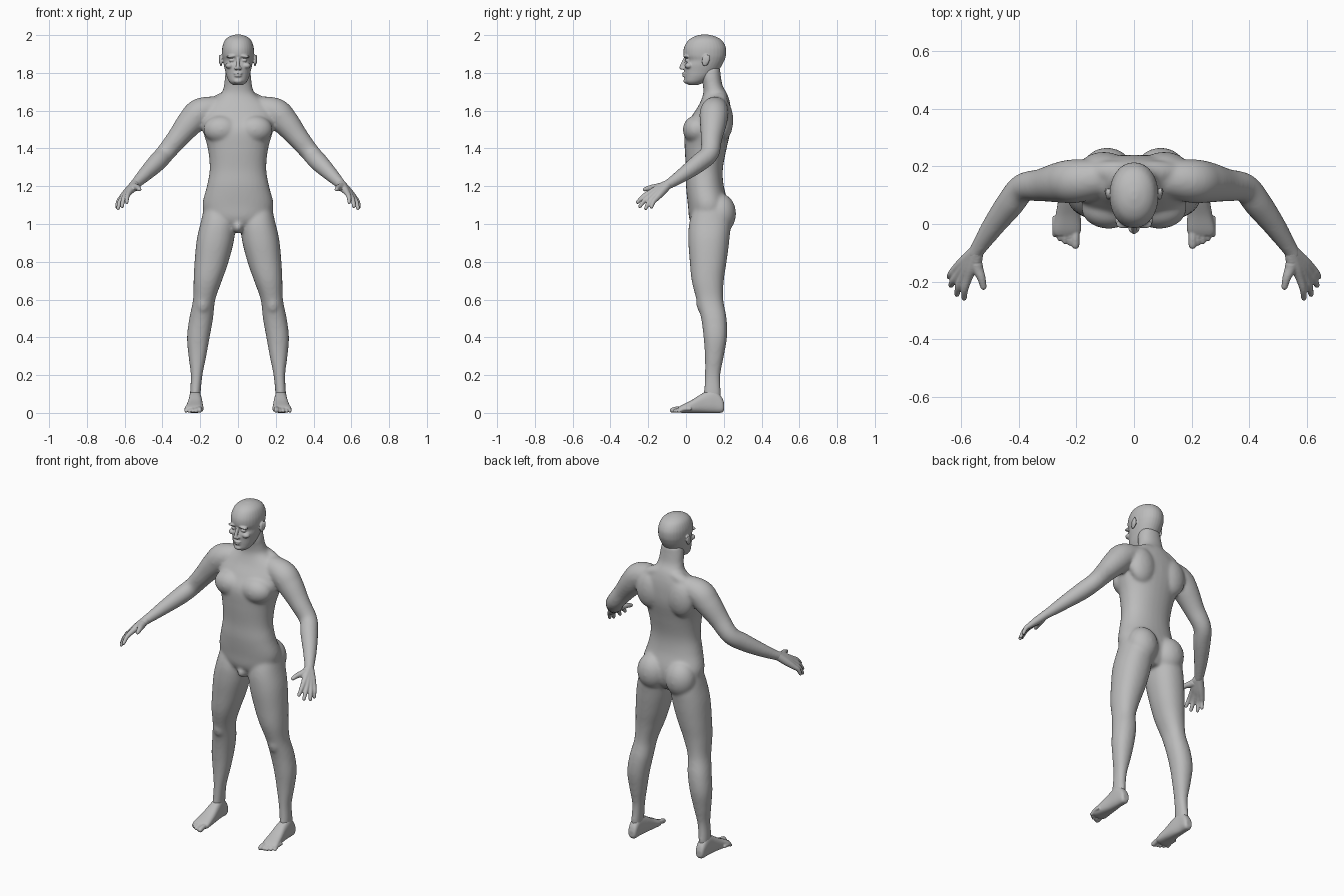
import bpy
import bmesh
from math import cos, sin, pi, copysign
from mathutils import Vector, Matrix

cube = bpy.data.objects.get("Cube")
if cube:
    bpy.data.objects.remove(cube)

grey = bpy.data.materials.new("clay grey")
grey.use_nodes = True
colour = (0.5, 0.5, 0.5, 1)
grey.diffuse_color = colour
grey.node_tree.nodes["Principled BSDF"].inputs["Base Color"].default_value = colour

SIDES = 32


def smooth_keys(keys, steps=6):
    """Catmull-Rom interpolation through rows of numbers."""
    rows = [Vector(k) for k in keys]
    padded = [rows[0]] + rows + [rows[-1]]
    result = []
    for a, b, c, d in zip(padded, padded[1:], padded[2:], padded[3:]):
        for i in range(steps):
            t = i / steps
            result.append(b + (c - a) * (t / 2)
                          + (a * 2 - b * 5 + c * 4 - d) * (t * t / 2)
                          + (b * 3 - a - c * 3 + d) * (t ** 3 / 2))
    return result + [rows[-1]]


def skin(bm, rings):
    """Close a stack of point rings into a solid."""
    loops = [[bm.verts.new(p) for p in ring] for ring in rings]
    for low, high in zip(loops, loops[1:]):
        for i in range(len(low)):
            j = (i + 1) % len(low)
            bm.faces.new((low[i], low[j], high[j], high[i]))
    bm.faces.new(loops[0][::-1])
    bm.faces.new(loops[-1])


def rounded(angle, power):
    c, s = cos(angle), sin(angle)
    return copysign(abs(c) ** (2 / power), c), copysign(abs(s) ** (2 / power), s)


def loft(bm, keys, along="z", power=2.2):
    """Keys are (left, right, near, far, position) of each section."""
    rings = []
    for u0, u1, v0, v1, w in smooth_keys(keys):
        ring = []
        for i in range(SIDES):
            c, s = rounded(2 * pi * i / SIDES, power)
            u = (u0 + u1) / 2 + c * (u1 - u0) / 2
            v = (v0 + v1) / 2 + s * (v1 - v0) / 2
            ring.append((u, v, w) if along == "z" else (u, w, v))
        rings.append(ring)
    skin(bm, rings)


def centred(keys):
    """Expand (half width, front, back, height) to full section keys."""
    return [(-w, w, front, back, z) for w, front, back, z in keys]


def tube(bm, keys):
    """Keys are (x, y, z, radius) along a limb; the tip is rounded."""
    rows = smooth_keys(keys)
    end, before = rows[-1], rows[-2]
    heading = (end.xyz - before.xyz).normalized()
    for k in (0.5, 0.85, 0.98):
        tip = end.xyz + heading * end[3] * k
        rows.append(Vector((*tip, end[3] * (1 - k * k) ** 0.5)))
    rings = []
    for i, row in enumerate(rows):
        ahead = rows[min(i + 1, len(rows) - 1)].xyz - rows[max(i - 1, 0)].xyz
        side = ahead.cross(Vector((0, 1, 0.3))).normalized()
        up = side.cross(ahead).normalized()
        rings.append([row.xyz + (side * cos(a) + up * sin(a)) * row[3]
                      for a in (2 * pi * n / SIDES for n in range(SIDES))])
    skin(bm, rings)


def blob(bm, centre, radii, turn=0, axis="X"):
    place = (Matrix.Translation(centre) @ Matrix.Rotation(turn, 4, axis)
             @ Matrix.Diagonal((*radii, 1)))
    bmesh.ops.create_uvsphere(bm, u_segments=24, v_segments=16, radius=1, matrix=place)


def mirror(bm):
    copy = bmesh.ops.duplicate(bm, geom=bm.verts[:] + bm.edges[:] + bm.faces[:])["geom"]
    for v in copy:
        if isinstance(v, bmesh.types.BMVert):
            v.co.x = -v.co.x


def finish(bm, name, voxel, passes):
    """Fuse the solids of a part into one soft surface."""
    bmesh.ops.recalc_face_normals(bm, faces=bm.faces)
    mesh = bpy.data.meshes.new(name)
    bm.to_mesh(mesh)
    bm.free()
    mesh.materials.append(grey)
    part = bpy.data.objects.new(name, mesh)
    bpy.context.collection.objects.link(part)
    fuse = part.modifiers.new("fuse", "REMESH")
    fuse.mode = "VOXEL"
    fuse.voxel_size = voxel
    fuse.use_smooth_shade = True
    soften = part.modifiers.new("soften", "SMOOTH")
    soften.factor = 0.5
    soften.iterations = passes


# Body: limbs and muscles of one side, mirrored, then the trunk
body = bmesh.new()
loft(body, [(.04, .17, .06, .2, 1.13), (.015, .195, .02, .235, 1.02),
            (.02, .218, .012, .23, .92), (.05, .23, .02, .215, .8),
            (.085, .235, .03, .2, .7), (.12, .238, .055, .197, .6),
            (.132, .258, .08, .215, .5), (.15, .27, .093, .217, .4),
            (.168, .262, .1, .2, .3), (.188, .25, .1, .182, .2),
            (.198, .254, .095, .185, .1), (.2, .25, .1, .18, .04)])
tube(body, [(.06, .165, 1.62, .055), (.19, .15, 1.595, .075), (.25, .145, 1.54, .072),
            (.32, .135, 1.455, .057), (.385, .125, 1.375, .05), (.43, .07, 1.325, .049),
            (.49, -.01, 1.265, .039), (.54, -.085, 1.215, .028), (.552, -.105, 1.205, .026)])
blob(body, (.093, .183, 1.055), (.09, .082, .105))           # buttock
blob(body, (.088, .055, 1.5), (.095, .072, .075))            # chest muscle
blob(body, (.105, .195, 1.55), (.085, .055, .11))            # shoulder blade
blob(body, (.07, .18, 1.665), (.11, .04, .035), .35, "Y")    # neck to shoulder slope
blob(body, (.185, .095, .58), (.04, .04, .06))               # kneecap
mirror(body)
loft(body, centred([(.08, .06, .19, .965), (.16, .02, .22, 1.02), (.188, .01, .225, 1.1),
                    (.165, 0, .2, 1.2), (.15, 0, .195, 1.29), (.16, -.007, .215, 1.4),
                    (.188, -.006, .237, 1.5), (.195, .03, .24, 1.57), (.17, .068, .235, 1.63),
                    (.095, .09, .22, 1.685), (.075, .09, .195, 1.73), (.07, .08, .185, 1.78),
                    (.06, .08, .18, 1.83)]))
blob(body, (0, .06, .985), (.03, .05, .035))
finish(body, "body", .008, 12)

# Hands: each finger runs from the wrist through its knuckle to the tip
hands = bmesh.new()
wrist = Vector((.545, -.093, 1.212))
for knuckle, tip in [((.576, -.188, 1.167), (.589, -.257, 1.115)),
                     ((.593, -.183, 1.153), (.614, -.244, 1.093)),
                     ((.608, -.172, 1.142), (.635, -.213, 1.083)),
                     ((.617, -.155, 1.138), (.641, -.183, 1.09))]:
    knuckle, tip = Vector(knuckle), Vector(tip)
    palm = wrist.lerp(knuckle, .6)
    bend = knuckle.lerp(tip, .5) + Vector((.004, -.003, .005))
    tube(hands, [(*wrist, .024), (*palm, .021), (*knuckle, .0155),
                 (*bend, .0125), (*tip, .0095)])
tube(hands, [(*wrist, .022), (.545, -.145, 1.195, .021), (.53, -.185, 1.192, .015),
             (.522, -.218, 1.183, .011)])
mirror(hands)
finish(hands, "hands", .004, 4)

# Feet: heel to ball, then a fan of toes
feet = bmesh.new()
loft(feet, [(.21, .244, .015, .05, .202), (.2, .253, .001, .085, .188),
            (.197, .258, 0, .125, .145), (.19, .262, 0, .105, .09),
            (.185, .272, 0, .068, .03), (.183, .281, 0, .043, -.02),
            (.193, .275, .005, .03, -.04)], along="y", power=2.6)
for i in range(5):
    reach = (-.073, -.066, -.061, -.051, -.037)[i]
    size = .014 if i == 0 else .0105 - i * .0004
    x = .203 + .018 * i
    tube(feet, [(x, reach + .065, .022, size), (x, reach + .025, .02, size),
                (x, reach, size, size)])
mirror(feet)
finish(feet, "feet", .004, 4)

# Head: features of one side, mirrored, then the skull, nose and mouth
head = bmesh.new()
blob(head, (.034, .0, 1.888), (.03, .016, .008), .15, "Y")    # brow
blob(head, (.032, .008, 1.866), (.016, .014, .009))           # eye
blob(head, (.045, .014, 1.838), (.022, .022, .016))           # cheekbone
blob(head, (.01, -.018, 1.824), (.01, .012, .008))            # nostril wing
blob(head, (.09, .104, 1.866), (.008, .02, .032), -.2)        # ear
blob(head, (.096, .114, 1.872), (.006, .012, .026), -.2)      # ear rim
mirror(head)
loft(head, centred([(.025, .015, .06, 1.735), (.046, -.006, .1, 1.752),
                    (.06, -.009, .14, 1.78), (.068, -.01, .17, 1.81),
                    (.075, -.01, .19, 1.84), (.079, -.002, .203, 1.866),
                    (.084, -.013, .212, 1.895), (.083, -.01, .211, 1.935),
                    (.07, .012, .19, 1.972), (.045, .045, .155, 1.993),
                    (.012, .085, .115, 2.003)]), power=2.1)
tube(head, [(0, .0, 1.885, .008), (0, -.015, 1.855, .009), (0, -.025, 1.828, .011)])
blob(head, (0, -.008, 1.797), (.024, .013, .006))             # upper lip
blob(head, (0, -.008, 1.784), (.02, .012, .006))              # lower lip
blob(head, (0, .002, 1.757), (.024, .016, .014))              # chin
finish(head, "head", .004, 4)
